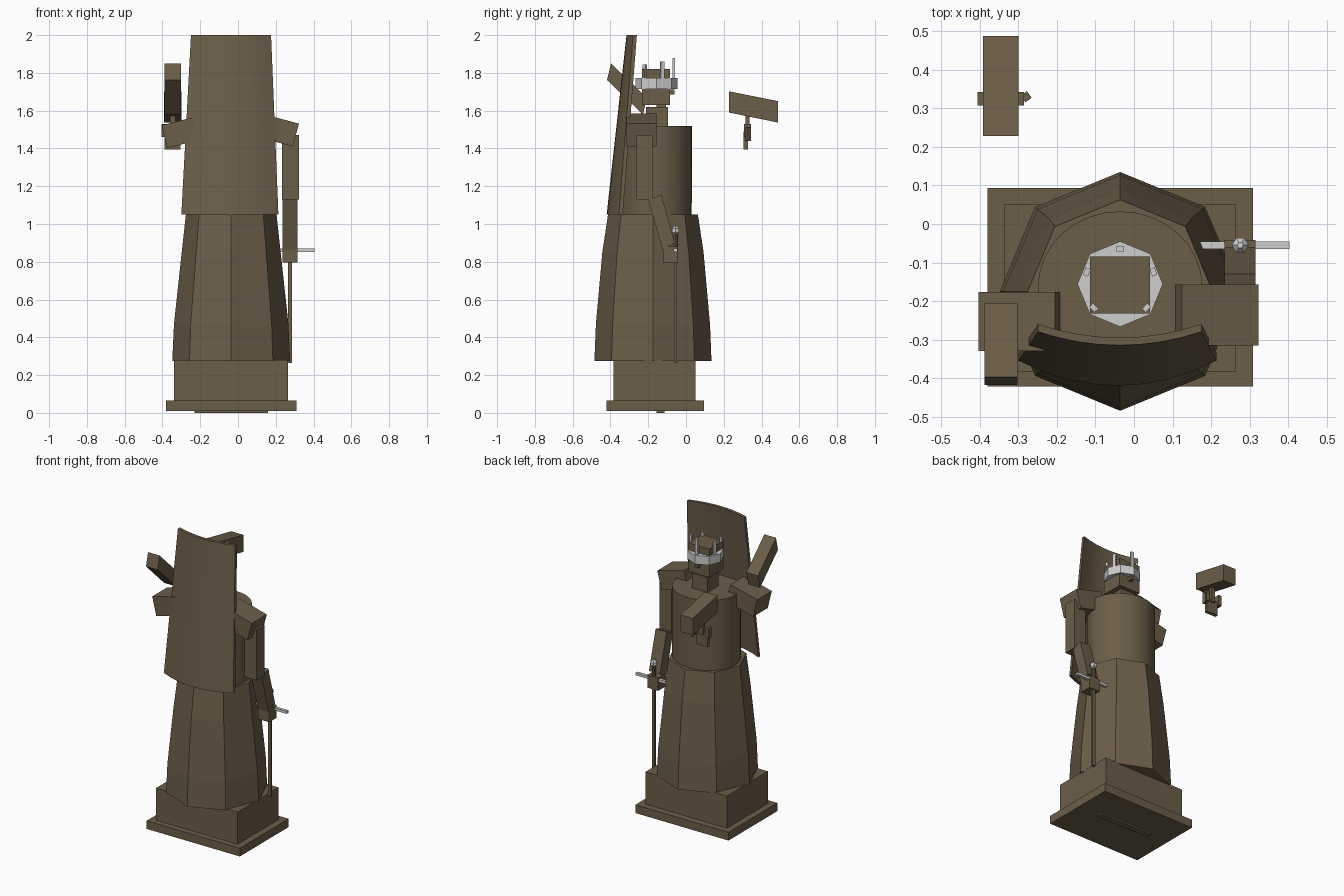
import bpy, bmesh, math
from mathutils import Matrix, Vector

if "Cube" in bpy.data.objects:
    bpy.data.objects.remove(bpy.data.objects["Cube"])

CX, CY = -0.036, -0.165   # statue axis; the figure faces +y


def material(name, rgb):
    m = bpy.data.materials.new(name)
    m.diffuse_color = (*rgb, 1)
    m.use_nodes = True
    m.node_tree.nodes["Principled BSDF"].inputs["Base Color"].default_value = m.diffuse_color
    return m


BRONZE = material("dull bronze", (0.15, 0.112, 0.066))
SILVER = material("pale silver", (0.62, 0.62, 0.62))


def finish(name, bm, mat=BRONZE, smooth=False):
    bmesh.ops.recalc_face_normals(bm, faces=bm.faces)
    me = bpy.data.meshes.new(name)
    bm.to_mesh(me)
    bm.free()
    me.materials.append(mat)
    ob = bpy.data.objects.new(name, me)
    bpy.context.collection.objects.link(ob)
    if smooth:
        bpy.context.view_layer.objects.active = ob
        ob.select_set(True)
        bpy.ops.object.shade_smooth_by_angle(angle=math.radians(30))
        ob.select_set(False)
    return ob


def box(name, x, y, z, mat=BRONZE, rot=None):
    """Box from (min, max) ranges, optionally turned about its centre: (angle, axis)."""
    bm = bmesh.new()
    size = [r[1] - r[0] for r in (x, y, z)]
    mid = Vector([(r[0] + r[1]) / 2 for r in (x, y, z)])
    turn = Matrix.Rotation(math.radians(rot[0]), 4, rot[1]) if rot else Matrix()
    bmesh.ops.create_cube(bm, size=1, matrix=Matrix.Translation(mid) @ turn @ Matrix.Diagonal((*size, 1)))
    return finish(name, bm, mat)


def side_prism(name, x, profile):
    """Extrude a (y, z) outline across the x range."""
    bm = bmesh.new()
    f = bm.faces.new([bm.verts.new((x[0], y, z)) for y, z in profile])
    new = bmesh.ops.extrude_face_region(bm, geom=[f])["geom"]
    bmesh.ops.translate(bm, vec=(x[1] - x[0], 0, 0), verts=[v for v in new if isinstance(v, bmesh.types.BMVert)])
    return finish(name, bm)


def stack(name, sides, rings, cx, cy, mat=BRONZE, smooth=False):
    """Closed solid from rings of (z, x radius, y radius)."""
    bm = bmesh.new()
    loops = []
    for z, rx, ry in rings:
        loops.append([bm.verts.new((cx + rx * math.cos(i * math.tau / sides),
                                    cy + ry * math.sin(i * math.tau / sides), z)) for i in range(sides)])
    for a, b in zip(loops, loops[1:]):
        for i in range(sides):
            j = (i + 1) % sides
            bm.faces.new((a[i], a[j], b[j], b[i]))
    bm.faces.new(loops[0])
    bm.faces.new(loops[-1])
    return finish(name, bm, mat, smooth)


# Stepped plinth with a thin plate underneath
box("under_plate", (-0.23, 0.16), (-0.155, -0.115), (0, 0.02))
box("plinth_foot", (-0.38, 0.309), (-0.422, 0.094), (0.01, 0.065))
box("plinth_block", (-0.338, 0.265), (-0.383, 0.05), (0.06, 0.28))

# Flared eight-sided robe and round torso
stack("robe", 8, [(0.275, 0.312, 0.31), (0.47, 0.303, 0.302), (0.85, 0.262, 0.268), (1.05, 0.24, 0.238)],
      CX, -0.175)
stack("torso", 32, [(1.04, 0.214, 0.195), (1.52, 0.214, 0.198)], CX, CY, smooth=True)

# Neck and head
box("neck", (-0.093, 0.021), (-0.212, -0.095), (1.51, 1.62))
box("beard", (-0.08, 0.01), (-0.155, -0.105), (1.608, 1.64))
box("head", (-0.114, 0.042), (-0.232, -0.085), (1.63, 1.82))
box("nose", (-0.047, -0.025), (-0.09, -0.06), (1.685, 1.712))

# Crown with five points
stack("crown_band", 8, [(1.715, 0.111, 0.111), (1.772, 0.111, 0.111)], CX, -0.156, SILVER)
for k, (a, top) in enumerate([(90, 1.88), (20, 1.86), (160, 1.86), (222, 1.845), (318, 1.845)]):
    px, py = CX + 0.092 * math.cos(math.radians(a)), -0.156 + 0.092 * math.sin(math.radians(a))
    box(f"crown_point_{k + 1}", (px - 0.01, px + 0.01), (py - 0.007, py + 0.007), (1.76, top), SILVER,
        (a - 90, 'Z'))

# Curved cape on the back, tapering and leaning in toward the top
bm = bmesh.new()
SEG, THICK = 8, 0.02
rows = []
for z, mid_x, half, mid_y, end_y in [(1.05, -0.043, 0.257, -0.42, -0.355), (2.0, -0.037, 0.212, -0.315, -0.28)]:
    for off in (0, THICK):
        row = []
        for i in range(SEG + 1):
            t = 2 * i / SEG - 1
            row.append(bm.verts.new((mid_x + half * t, mid_y + (end_y - mid_y) * t * t + off, z)))
        rows.append(row)
b_out, b_in, t_out, t_in = rows
for a, b in ((b_out, t_out), (t_out, t_in), (t_in, b_in), (b_in, b_out)):
    for i in range(SEG):
        bm.faces.new((a[i], a[i + 1], b[i + 1], b[i]))
for i in (0, SEG):
    bm.faces.new((b_out[i], t_out[i], t_in[i], b_in[i]))
finish("cape", bm, smooth=True)

# Shoulder guards, sloping outward
box("shoulder_guard_right", (0.105, 0.31), (-0.315, -0.157), (1.435, 1.56), rot=(15, 'Y'))
box("shoulder_guard_left", (-0.392, -0.187), (-0.33, -0.176), (1.425, 1.55), rot=(-14, 'Y'))

# Lowered arm and fist
box("upper_arm_right", (0.233, 0.322), (-0.263, -0.178), (1.13, 1.47))
side_prism("forearm_right", (0.235, 0.316),
           [(-0.2, 1.13), (-0.13, 1.155), (-0.06, 0.9), (-0.125, 0.865)])
box("fist_right", (0.235, 0.316), (-0.122, -0.042), (0.795, 0.88))

# Sword held point down
SX, SY = 0.276, -0.055
box("sword_blade", (SX - 0.011, SX + 0.011), (SY - 0.007, SY + 0.007), (0.265, 0.82))
box("sword_guard", (0.16, 0.404), (SY - 0.01, SY + 0.01), (0.853, 0.87), SILVER)
stack("sword_grip", 8, [(0.86, 0.012, 0.012), (0.96, 0.012, 0.012)], SX, SY)
stack("sword_pommel", 6, [(0.943, 0.009, 0.009), (0.955, 0.022, 0.022), (0.975, 0.022, 0.022),
                          (0.99, 0.008, 0.008)], SX, SY, SILVER)

# Raised arm and the detached forearm and hand
side_prism("upper_arm_left", (-0.388, -0.302),
           [(-0.418, 1.762), (-0.397, 1.85), (-0.207, 1.668), (-0.228, 1.58)])
side_prism("forearm_left", (-0.392, -0.3),
           [(0.228, 1.59), (0.228, 1.702), (0.488, 1.65), (0.488, 1.537)])
box("palm_left", (-0.388, -0.305), (0.304, 0.327), (1.395, 1.49))
box("wrist_left", (-0.36, -0.33), (0.315, 0.337), (1.47, 1.59))
for k, fx in enumerate((-0.394, -0.298)):
    box(f"finger_left_{k + 1}", (fx - 0.012, fx + 0.012), (0.308, 0.343), (1.46, 1.53))
box("thumb_left", (-0.29, -0.27), (0.32, 0.341), (1.44, 1.51), rot=(35, 'Z'))
